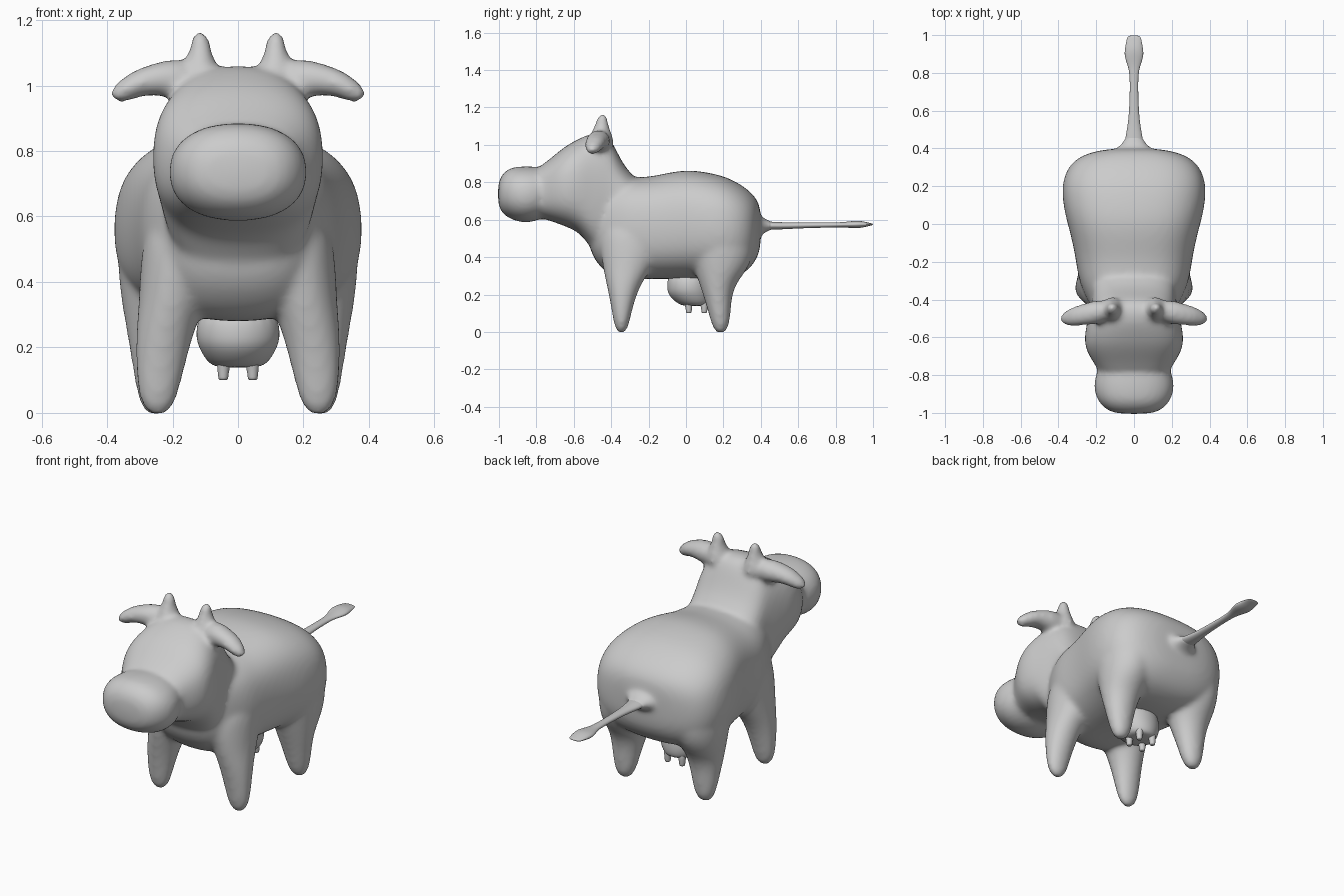
import bpy, bmesh, math
from mathutils import Vector


def loft(bm, rings, seg=20):
    """Closed tube through rings of (centre, axis_a, axis_b, squareness)."""
    loops = []
    for c, a, b, n in rings:
        loop = []
        for i in range(seg):
            t = 2 * math.pi * i / seg
            ct, st = math.cos(t), math.sin(t)
            p = Vector(c) + Vector(a) * math.copysign(abs(ct) ** (2 / n), ct) \
                + Vector(b) * math.copysign(abs(st) ** (2 / n), st)
            loop.append(bm.verts.new(p))
        loops.append(loop)
    faces = [bm.faces.new(loops[0]), bm.faces.new(loops[-1][::-1])]
    for l0, l1 in zip(loops, loops[1:]):
        for i in range(seg):
            j = (i + 1) % seg
            faces.append(bm.faces.new((l0[j], l0[i], l1[i], l1[j])))
    bmesh.ops.recalc_face_normals(bm, faces=faces)


def along_y(rows, n):
    """Upright sections: (y, bottom, top, half width)."""
    return [((0, y, (lo + hi) / 2), (w, 0, 0), (0, 0, (hi - lo) / 2), n)
            for y, lo, hi, w in rows]


def along_z(rows, s):
    """Level sections: (x, y, z, half width, half depth), on side s."""
    return [((s * x, y, z), (rx, 0, 0), (0, ry, 0), 2) for x, y, z, rx, ry in rows]


def finish(name, bm, levels):
    me = bpy.data.meshes.new(name)
    bm.to_mesh(me)
    bm.free()
    for p in me.polygons:
        p.use_smooth = True
    ob = bpy.data.objects.new(name, me)
    bpy.context.collection.objects.link(ob)
    sub = ob.modifiers.new("round", 'SUBSURF')
    sub.levels = sub.render_levels = levels
    return ob


bm = bmesh.new()

# torso
loft(bm, along_y([
    (0.402, 0.45, 0.66, 0.12), (0.375, 0.38, 0.72, 0.26), (0.32, 0.31, 0.775, 0.345),
    (0.22, 0.278, 0.833, 0.388), (0.1, 0.275, 0.86, 0.38), (0.0, 0.28, 0.87, 0.355),
    (-0.1, 0.28, 0.853, 0.328), (-0.2, 0.28, 0.83, 0.31), (-0.3, 0.275, 0.83, 0.295),
    (-0.38, 0.28, 0.82, 0.262), (-0.46, 0.34, 0.80, 0.22), (-0.53, 0.45, 0.73, 0.14)], 2.65))

# neck and head
loft(bm, along_y([
    (-0.25, 0.50, 0.815, 0.21), (-0.31, 0.45, 0.86, 0.23), (-0.36, 0.42, 0.945, 0.225),
    (-0.405, 0.41, 1.045, 0.225), (-0.46, 0.40, 1.068, 0.238), (-0.52, 0.46, 1.06, 0.25),
    (-0.57, 0.53, 1.037, 0.262), (-0.64, 0.56, 1.0, 0.266), (-0.70, 0.583, 0.95, 0.24),
    (-0.76, 0.603, 0.90, 0.198), (-0.81, 0.61, 0.87, 0.18)], 2.6))

# muzzle
loft(bm, along_y([
    (-0.71, 0.64, 0.84, 0.14), (-0.76, 0.607, 0.88, 0.19), (-0.82, 0.585, 0.887, 0.212),
    (-0.88, 0.582, 0.887, 0.216), (-0.935, 0.60, 0.882, 0.195), (-0.975, 0.625, 0.855, 0.16),
    (-1.007, 0.67, 0.805, 0.105)], 2.25))

front_leg = [(.245, -.345, -.01, .03, .02), (.245, -.345, .04, .06, .042),
             (.238, -.342, .14, .077, .06), (.223, -.335, .25, .09, .09),
             (.198, -.31, .35, .105, .138), (.182, -.29, .47, .118, .175),
             (.15, -.29, .62, .125, .17)]
rear_leg = [(.25, .185, -.01, .03, .025), (.247, .185, .04, .06, .05),
            (.245, .175, .14, .079, .066), (.237, .165, .25, .104, .092),
            (.233, .19, .34, .125, .15), (.225, .19, .45, .145, .18),
            (.2, .18, .58, .165, .18)]
horn = [(.115, -.455, .98, .07, .08), (.115, -.455, 1.045, .058, .066),
        (.115, -.452, 1.09, .039, .042), (.115, -.448, 1.135, .03, .031),
        (.115, -.446, 1.167, .021, .021)]

for s in (-1, 1):
    # legs and horns
    for rows in (front_leg, rear_leg, horn):
        loft(bm, along_z(rows, s))
    # ear: (x, y, z, half depth, lean, half thickness)
    loft(bm, [((s * x, y, z), (0, d, 0), (s * lean, 0, h), 2) for x, y, z, d, lean, h in [
        (.13, -.46, 1.02, .06, 0, .06), (.215, -.468, 1.022, .065, 0, .06),
        (.265, -.48, 1.018, .058, .006, .047), (.315, -.487, 1.004, .054, .014, .039),
        (.355, -.498, .979, .042, .017, .03), (.388, -.503, .961, .024, .011, .015)]])

# flared tail root
loft(bm, [((0, y, .568), (w, 0, 0), (0, 0, h), 2) for y, w, h in [
    (.34, .15, .1), (.39, .105, .064), (.42, .072, .037), (.45, .053, .024), (.48, .04, .018)]])

# fuse everything above into one smooth hide
body = finish("body", bm, 2)
remesh = body.modifiers.new("fuse", 'REMESH')
remesh.mode = 'VOXEL'
remesh.voxel_size = 0.0125
remesh.use_smooth_shade = True
soft = body.modifiers.new("soften", 'SMOOTH')
soft.factor = 0.5
soft.iterations = 14

# tail: thin stalk, flattened tuft
bm = bmesh.new()
loft(bm, [((0, y, z), (w, 0, 0), (0, 0, h), 2) for y, z, w, h in [
    (.40, .568, .05, .024), (.45, .568, .05, .023),
    (.52, .567, .034, .019), (.62, .57, .025, .016), (.79, .572, .021, .014),
    (.84, .573, .035, .014), (.89, .574, .054, .02), (.93, .575, .05, .021),
    (.975, .575, .041, .01), (1.0, .575, .035, .004)]], 12)
finish("tail", bm, 2)

# udder
bm = bmesh.new()
loft(bm, along_z([(0, .05, .138, .055, .055), (0, .045, .148, .09, .088), (0, .022, .195, .12, .118),
                  (0, .015, .24, .134, .12), (0, .015, .33, .115, .11)], 1))
finish("udder", bm, 2)

# teats
bm = bmesh.new()
for s in (-1, 1):
    for y in (.015, .098):
        loft(bm, along_z([(.045, y, .1, .014, .014), (.045, y, .105, .016, .016),
                          (.045, y, .135, .019, .019), (.04, y - .005, .19, .03, .03)], s), 10)
finish("teats", bm, 1)
